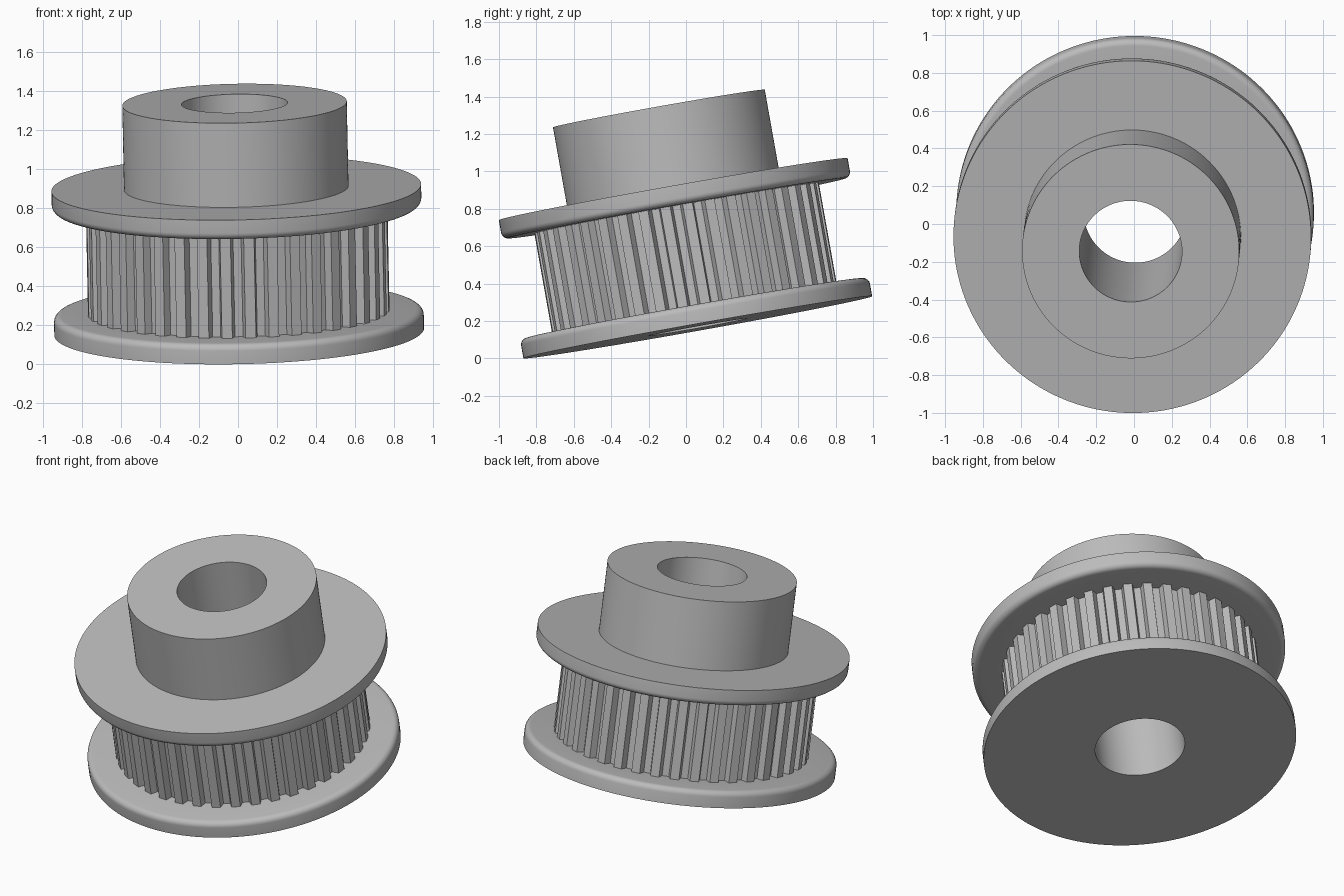
import bpy
import bmesh
from math import pi, sin, cos, radians
from mathutils import Matrix, Vector

if "Cube" in bpy.data.objects:
    bpy.data.objects.remove(bpy.data.objects["Cube"], do_unlink=True)

# Main dimensions, measured along the pulley's own axis
FLANGE_R, HUB_R, BORE_R = 0.947, 0.575, 0.272
TIP_R, ROOT_R = 0.773, 0.73
FLANGE_T, TOP_T, HUB_T = 0.104, 0.75, 1.188
FILLET = 0.035
TEETH = 40

# The whole pulley leans towards the front
AXIS = Vector((-0.02, -0.175, 0.984)).normalized()
TILT = (Matrix.Translation((0.006, 0.063, 0.167))
        @ Vector((0, 0, 1)).rotation_difference(AXIS).to_matrix().to_4x4())

grey = bpy.data.materials.new("machined grey")
grey.use_nodes = True
colour = (0.5, 0.5, 0.5, 1)
grey.diffuse_color = colour
grey.node_tree.nodes["Principled BSDF"].inputs["Base Color"].default_value = colour


def sweep(name, sections):
    """Skin a stack of closed sections, each a list of points around the axis."""
    bm = bmesh.new()
    rings = [[bm.verts.new(p) for p in section] for section in sections]
    for low, high in zip(rings, rings[1:]):
        for j in range(len(low)):
            k = (j + 1) % len(low)
            bm.faces.new((low[j], low[k], high[k], high[j]))
    mesh = bpy.data.meshes.new(name)
    bm.to_mesh(mesh)
    bm.free()
    mesh.materials.append(grey)
    obj = bpy.data.objects.new(name, mesh)
    bpy.context.collection.objects.link(obj)
    obj.matrix_world = TILT
    bpy.ops.object.select_all(action='DESELECT')
    obj.select_set(True)
    bpy.context.view_layer.objects.active = obj
    bpy.ops.object.shade_smooth_by_angle(angle=radians(25))
    return obj


def circle(r, z, n=160):
    return [(r * cos(2 * pi * i / n), r * sin(2 * pi * i / n), z) for i in range(n)]


def lathe(name, profile):
    return sweep(name, [circle(r, z) for r, z in profile])


def rounded_edge(z, start, end, steps=6):
    """Quarter round on the flange rim, centred at height z."""
    angles = [radians(start + (end - start) * i / steps) for i in range(steps + 1)]
    return [(FLANGE_R - FILLET + FILLET * cos(a), z + FILLET * sin(a)) for a in angles]


def toothed_section(z):
    """Flat tooth tips with straight-sided grooves between them."""
    points = []
    for i in range(TEETH):
        for part, r in ((0.18, ROOT_R), (0.28, TIP_R), (0.72, TIP_R), (0.82, ROOT_R)):
            a = 2 * pi * (i + part) / TEETH
            points.append((r * cos(a), r * sin(a), z))
    return points


# Flanges: each is rounded on the edge next to the teeth
lathe("lower_flange", [(BORE_R, 0), (FLANGE_R, 0)]
      + rounded_edge(FLANGE_T - FILLET, 0, 90) + [(ROOT_R - 0.01, FLANGE_T)])
lathe("upper_flange", [(ROOT_R - 0.01, TOP_T - FLANGE_T)]
      + rounded_edge(TOP_T - FLANGE_T + FILLET, -90, 0)
      + [(FLANGE_R, TOP_T), (HUB_R, TOP_T)])

# Toothed belt drum between the flanges
sweep("toothed_drum", [toothed_section(FLANGE_T), toothed_section(TOP_T - FLANGE_T)])

# Hub and through bore
lathe("hub", [(HUB_R, TOP_T), (HUB_R, HUB_T), (BORE_R, HUB_T)])
lathe("bore", [(BORE_R, HUB_T), (BORE_R, 0)])
